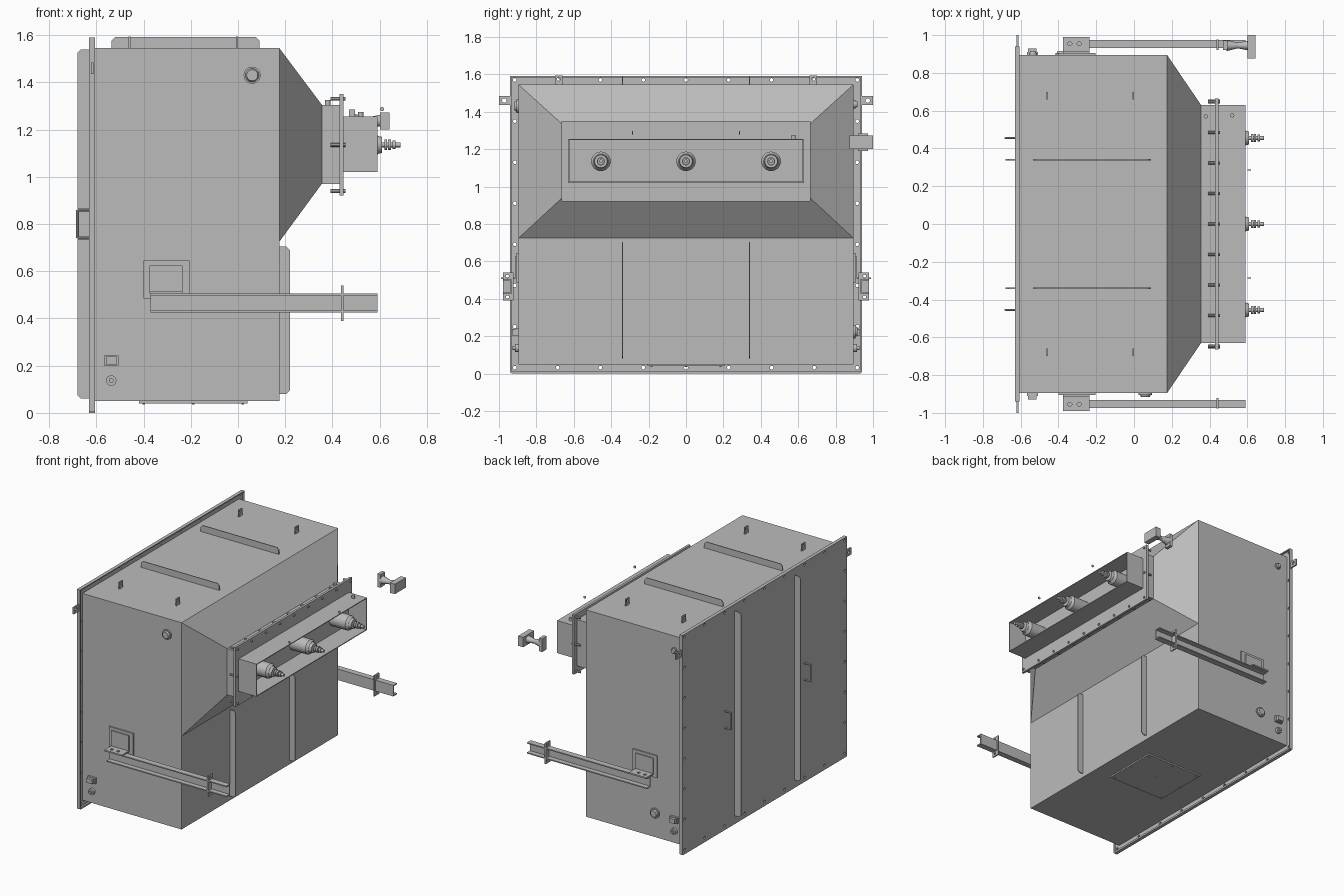
import bpy, bmesh
from mathutils import Vector, Matrix

if "Cube" in bpy.data.objects:
    bpy.data.objects.remove(bpy.data.objects["Cube"])

GREY = (0.5, 0.5, 0.5, 1)
steel = bpy.data.materials.new("grey_steel")
steel.use_nodes = True
steel.diffuse_color = GREY
steel.node_tree.nodes["Principled BSDF"].inputs["Base Color"].default_value = GREY


def finish(name, bm, smooth=False):
    bmesh.ops.recalc_face_normals(bm, faces=bm.faces)
    mesh = bpy.data.meshes.new(name)
    bm.to_mesh(mesh)
    bm.free()
    mesh.materials.append(steel)
    ob = bpy.data.objects.new(name, mesh)
    bpy.context.collection.objects.link(ob)
    if smooth:
        bpy.ops.object.select_all(action='DESELECT')
        bpy.context.view_layer.objects.active = ob
        ob.select_set(True)
        bpy.ops.object.shade_smooth_by_angle()
    return ob


def blocks(name, *boxes):
    """Boxes given as (x0, x1, y0, y1, z0, z1), all in one object."""
    bm = bmesh.new()
    for x0, x1, y0, y1, z0, z1 in boxes:
        mid = Vector((x0 + x1, y0 + y1, z0 + z1)) / 2
        size = (x1 - x0, abs(y1 - y0), z1 - z0)
        bmesh.ops.create_cube(bm, size=1, matrix=Matrix.Translation(mid) @ Matrix.Diagonal((*size, 1)))
    return finish(name, bm)


def rods(name, *items, sides=20):
    """Cylinders or cones given as (start, end, start radius, end radius)."""
    bm = bmesh.new()
    for a, b, r0, r1 in items:
        a, b = Vector(a), Vector(b)
        turn = (b - a).to_track_quat('Z', 'Y').to_matrix().to_4x4()
        bmesh.ops.create_cone(bm, cap_ends=True, segments=sides, radius1=r0, radius2=r1,
                              depth=(b - a).length, matrix=Matrix.Translation((a + b) / 2) @ turn)
    return finish(name, bm, True)


def drill(ob, *holes):
    cutter = rods("hole_cutter", *holes, sides=10)
    cutter.hide_render = True
    mod = ob.modifiers.new("holes", 'BOOLEAN')
    mod.operation, mod.solver, mod.object = 'DIFFERENCE', 'EXACT', cutter
    bpy.ops.object.select_all(action='DESELECT')
    bpy.context.view_layer.objects.active = ob
    ob.select_set(True)
    bpy.ops.object.modifier_apply(modifier=mod.name)
    bpy.data.objects.remove(cutter)


def rib(name, y, base, out, along, c=0.015):
    """Thin stiffener in the xz plane with clipped outer corners."""
    lo, hi = along
    o = out - c if out > base else out + c
    pts = [(base, lo), (o, lo), (out, lo + c), (out, hi - c), (o, hi), (base, hi)]
    if name.startswith("top"):
        pts = [(b, a) for a, b in pts]
    bm = bmesh.new()
    face = bm.faces.new([bm.verts.new((x, y - 0.003, z)) for x, z in pts])
    new = bmesh.ops.extrude_face_region(bm, geom=[face])["geom"]
    bmesh.ops.translate(bm, vec=(0, 0.006, 0), verts=[v for v in new if isinstance(v, bmesh.types.BMVert)])
    finish(name, bm)


# Main casing and tapered hood
blocks("casing", (-0.62, 0.175, -0.895, 0.895, 0.05, 1.545))
bm = bmesh.new()
rings = []
for x, y, z0, z1 in ((0.175, 0.895, 0.725, 1.545), (0.355, 0.63, 0.97, 1.305)):
    rings.append([bm.verts.new(p) for p in ((x, -y, z0), (x, y, z0), (x, y, z1), (x, -y, z1))])
for i in range(4):
    j = (i + 1) % 4
    bm.faces.new((rings[0][i], rings[0][j], rings[1][j], rings[1][i]))
for ring in rings:
    bm.faces.new(ring)
finish("hood", bm)
blocks("hood_neck", (0.35, 0.432, -0.63, 0.63, 0.97, 1.305))
blocks("hood_flange", (0.43, 0.447, -0.665, 0.665, 0.92, 1.35))

# Flange studs
studs = [(y, z) for y in [-0.645 + 0.16125 * i for i in range(9)] for z in (0.94, 1.33)]
studs += [(-0.65, 1.135), (0.65, 1.135)]
rods("flange_studs", *[((0.392, y, z), (0.455, y, z), 0.008, 0.008) for y, z in studs], sides=8)

# Back panel with bolt holes and a folded lip
panel = blocks("back_panel", (-0.63, -0.618, -0.94, 0.94, 0.005, 1.59))
spots = [(-0.915 + 0.22875 * i, z) for i in range(9) for z in (0.032, 1.57)]
spots += [(y, 0.032 + 0.2197 * i) for i in range(1, 7) for y in (-0.915, 0.915)]
drill(panel, *[((-0.66, y, z), (-0.61, y, z), 0.01, 0.01) for y, z in spots])
blocks("panel_lip",
       (-0.63, -0.605, -0.94, -0.932, 0.005, 1.59), (-0.63, -0.605, 0.932, 0.94, 0.005, 1.59),
       (-0.63, -0.605, -0.932, 0.932, 0.0, 0.013), (-0.63, -0.605, -0.932, 0.932, 1.582, 1.59))

# Stiffeners, handles and lifting lugs, mirrored across y
for s, side in ((-1, "right"), (1, "left")):
    y = 0.34 * s
    rib("back_rib_" + side, y, -0.63, -0.68, (0.06, 1.54))
    rib("front_rib_" + side, y, 0.175, 0.22, (0.08, 0.705))
    rib("top_rib_" + side, y, 1.545, 1.592, (-0.535, 0.09))
    y = 0.455 * s
    grip = [(-0.625, y, 0.74), (-0.68, y, 0.74), (-0.68, y, 0.86), (-0.625, y, 0.86)]
    rods("handle_" + side, *[(a, b, 0.006, 0.006) for a, b in zip(grip, grip[1:])], sides=10)
    for x, end in ((-0.46, "back"), (-0.005, "front")):
        lug = blocks(f"top_lug_{end}_{side}", (x - 0.004, x + 0.004, 0.68 * s - 0.02, 0.68 * s + 0.02, 1.545, 1.595))
        drill(lug, ((x - 0.02, 0.68 * s, 1.575), (x + 0.02, 0.68 * s, 1.575), 0.01, 0.01))
    lug = blocks("side_lug_" + side, (-0.622, -0.612, 0.94 * s, 1.0 * s, 1.435, 1.485))
    drill(lug, ((-0.64, 0.972 * s, 1.46), (-0.6, 0.972 * s, 1.46), 0.012, 0.012))

    # Support beam: channel open to the outside, with its wall bracket
    blocks("support_beam_" + side,
           (-0.37, 0.59, 0.932 * s, 0.94 * s, 0.425, 0.505),
           (-0.37, 0.59, 0.94 * s, 0.975 * s, 0.425, 0.433),
           (-0.37, 0.59, 0.94 * s, 0.975 * s, 0.497, 0.505))
    stop = blocks("beam_stop_" + side, (0.437, 0.447, 0.922 * s, 0.978 * s, 0.39, 0.54))
    drill(stop, *[((0.42, 0.955 * s, z), (0.46, 0.955 * s, z), 0.009, 0.009) for z in (0.41, 0.52)])
    blocks("wall_plate_" + side, (-0.4, -0.205, 0.89 * s, 0.905 * s, 0.485, 0.645))
    blocks("bracket_wall_leg_" + side, (-0.375, -0.235, 0.904 * s, 0.914 * s, 0.505, 0.625))
    leg = blocks("bracket_beam_leg_" + side, (-0.375, -0.235, 0.91 * s, 0.99 * s, 0.505, 0.515))
    drill(leg, *[((x, 0.955 * s, 0.5), (x, 0.955 * s, 0.53), 0.011, 0.011) for x in (-0.34, -0.29)])

    # Small terminal box and drain plug
    blocks("terminal_box_" + side,
           (-0.567, -0.507, 0.89 * s, 0.91 * s, 0.2, 0.243), (-0.56, -0.515, 0.91 * s, 0.93 * s, 0.205, 0.238))
    rods("drain_plug_" + side, ((-0.537, 0.89 * s, 0.137), (-0.537, 0.915 * s, 0.137), 0.022, 0.022),
         ((-0.537, 0.915 * s, 0.137), (-0.537, 0.927 * s, 0.137), 0.01, 0.01))

    # Small eyelet ahead of the burner tray
    rods("eyelet_" + side, ((0.61, 0.283 * s, 1.287), (0.61, 0.289 * s, 1.287), 0.009, 0.009))

# Round ports on the sides
for name, x, s, z, r in (("right_port", 0.06, -1, 1.43, 0.036), ("left_port", -0.38, 1, 0.225, 0.036),
                         ("left_upper_plug", -0.535, 1, 1.44, 0.022)):
    rods(name, ((x, 0.89 * s, z), (x, 0.905 * s, z), r, r),
         ((x, 0.905 * s, z), (x, 0.916 * s, z), r * 0.8, r * 0.65), sides=28)

# Hatch under the casing
blocks("bottom_hatch", (-0.42, 0.04, -0.205, 0.205, 0.04, 0.052))
rods("hatch_bolts", *[((x, y, 0.035), (x, y, 0.045), 0.006, 0.006)
                      for x in (-0.4, -0.19, 0.02) for y in (-0.185, 0, 0.185)], sides=6)

# Tray, open to the front, with three insulators
t = 0.006
blocks("tray", (0.445, 0.59, -0.63, 0.63, 1.02, 1.02 + t), (0.445, 0.59, -0.63, 0.63, 1.255 - t, 1.255),
       (0.445, 0.59, -0.63, -0.63 + t, 1.02, 1.255), (0.445, 0.59, 0.63 - t, 0.63, 1.02, 1.255))
profile = ((0.445, 0.575, 0.052, 0.052), (0.575, 0.592, 0.052, 0.04), (0.592, 0.61, 0.038, 0.034),
           (0.61, 0.688, 0.01, 0.01), (0.62, 0.632, 0.022, 0.022), (0.636, 0.647, 0.022, 0.022),
           (0.655, 0.667, 0.018, 0.018))
for name, y in (("right", -0.455), ("middle", 0), ("left", 0.455)):
    rods("insulator_" + name, *[((a, y, 1.135), (b, y, 1.135), r0, r1) for a, b, r0, r1 in profile], sides=24)
rods("top_nipples", ((0.52, 0.575, 1.25), (0.52, 0.575, 1.275), 0.011, 0.011),
     ((0.38, 0.57, 1.3), (0.38, 0.57, 1.325), 0.011, 0.011))

# Detached side fitting: foot plate, neck and end block
blocks("fitting_foot", (0.47, 0.495, 0.92, 0.972, 1.19, 1.285))
rods("fitting_neck", ((0.49, 0.945, 1.237), (0.55, 0.945, 1.237), 0.03, 0.015),
     ((0.55, 0.945, 1.237), (0.605, 0.945, 1.237), 0.015, 0.026))
blocks("fitting_block", (0.602, 0.642, 0.875, 1.0, 1.2, 1.272))
